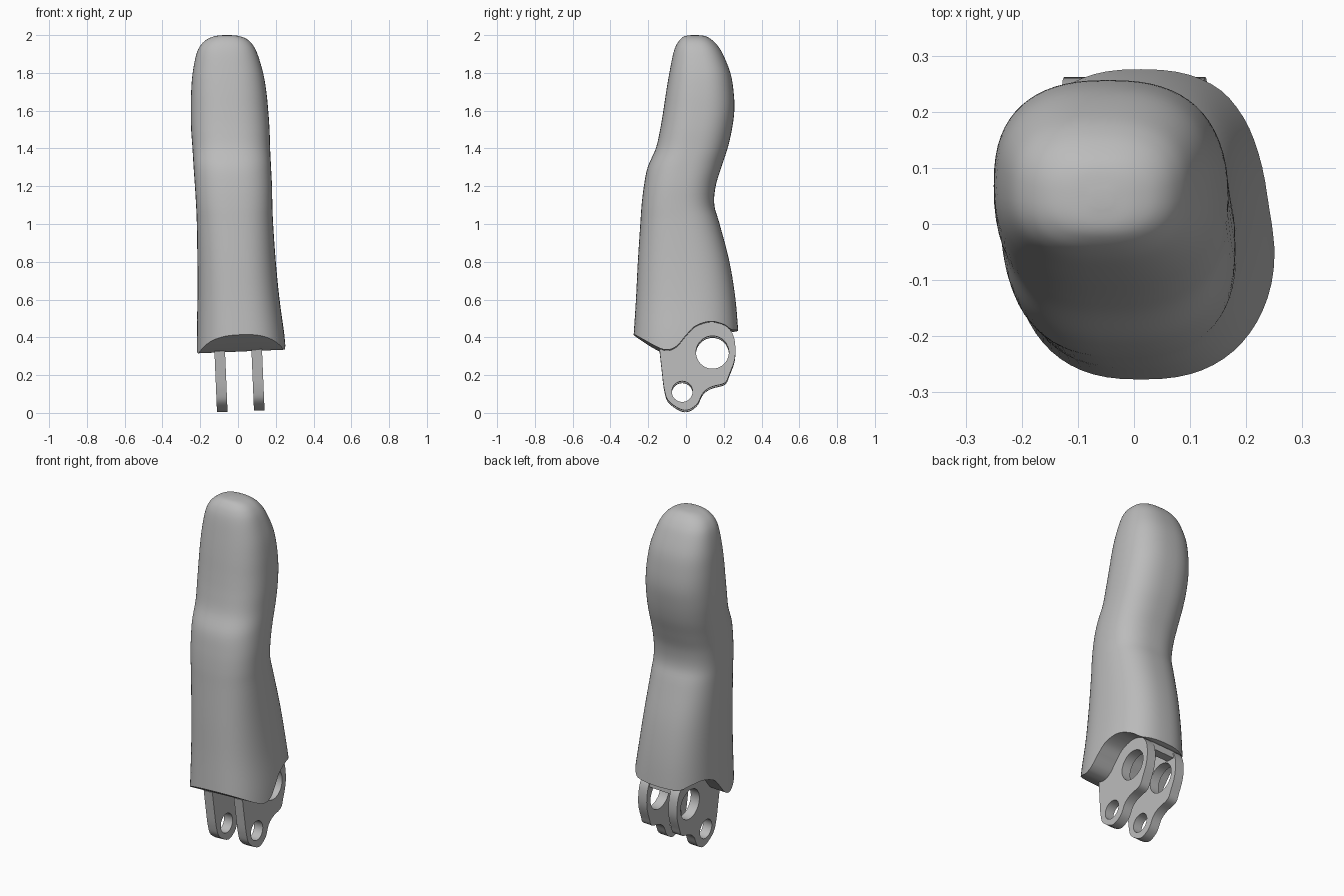
import bpy, math
from mathutils import Matrix

cube = bpy.data.objects.get("Cube")
if cube:
    bpy.data.objects.remove(cube, do_unlink=True)

grey = bpy.data.materials.new("plain_grey")
grey.use_nodes = True
tone = (0.5, 0.5, 0.5, 1)
grey.diffuse_color = tone
grey.node_tree.nodes["Principled BSDF"].inputs["Base Color"].default_value = tone


def smooth_path(points, steps, closed=False):
    """Catmull-Rom samples through points of any dimension."""
    n = len(points)
    pick = (lambda i: points[i % n]) if closed else (lambda i: points[max(0, min(n - 1, i))])
    out = []
    for i in range(n if closed else n - 1):
        quad = [pick(i + k) for k in (-1, 0, 1, 2)]
        for s in range(steps):
            t = s / steps
            out.append([b + t * ((c - a) + t * ((2*a - 5*b + 4*c - d) + t * (3*b - a - 3*c + d))) / 2
                        for a, b, c, d in zip(*quad)])
    if not closed:
        out.append(list(points[-1]))
    return out


def circle(y, z, r, n=40):
    return [(y + r * math.cos(2 * math.pi * i / n), z + r * math.sin(2 * math.pi * i / n))
            for i in range(n)]


def activate(obj):
    bpy.ops.object.select_all(action='DESELECT')
    obj.select_set(True)
    bpy.context.view_layer.objects.active = obj


def finish(obj, angle):
    activate(obj)
    bpy.ops.object.shade_smooth_by_angle(angle=math.radians(angle))


def plate(name, loops, x, half):
    """Extrude side-on (y, z) loops along x; inner loops become holes."""
    curve = bpy.data.curves.new(name, 'CURVE')
    curve.dimensions, curve.fill_mode, curve.extrude = '2D', 'BOTH', half
    for loop in loops:
        spline = curve.splines.new('POLY')
        spline.points.add(len(loop) - 1)
        for p, (y, z) in zip(spline.points, loop):
            p.co = (y, z, 0, 1)
        spline.use_cyclic_u = True
    obj = bpy.data.objects.new(name, curve)
    bpy.context.collection.objects.link(obj)
    activate(obj)
    bpy.ops.object.convert(target='MESH')
    obj = bpy.context.object
    # stand the plate up and give the mount its slight sideways lean
    lean = Matrix.Rotation(math.radians(-2.4), 4, 'Y')
    stand = Matrix(((0, 0, 1, x), (1, 0, 0, 0), (0, 1, 0, 0), (0, 0, 0, 1)))
    obj.data.transform(lean @ stand)
    obj.data.materials.clear()
    obj.data.materials.append(grey)
    return obj


# finger body: lofted sections as z, x min, x max, y min, y max
sections = [
    (.25, -.22, .26, -.287, .283), (.4, -.218, .247, -.278, .278), (.6, -.215, .22, -.265, .262),
    (.8, -.215, .2, -.255, .23), (1, -.218, .186, -.242, .178), (1.1, -.222, .182, -.235, .15),
    (1.2, -.228, .18, -.223, .157), (1.3, -.235, .175, -.203, .187), (1.4, -.241, .17, -.16, .22),
    (1.5, -.248, .167, -.137, .243), (1.6, -.25, .16, -.12, .256), (1.7, -.248, .15, -.105, .252),
    (1.8, -.24, .133, -.088, .235), (1.9, -.22, .103, -.068, .195), (1.95, -.195, .077, -.05, .163),
    (1.98, -.16, .045, -.028, .13), (1.995, -.12, .005, -.005, .1), (2, -.075, -.04, .03, .06)]
RING = 64
verts, faces = [], []
rings = smooth_path(sections, 5)
for z, x0, x1, y0, y1 in rings:
    power = 2 / 2.5
    for i in range(RING):
        a = 2 * math.pi * i / RING
        c, s = math.cos(a), math.sin(a)
        verts.append(((x0 + x1) / 2 + (x1 - x0) / 2 * math.copysign(abs(c) ** power, c),
                      (y0 + y1) / 2 + (y1 - y0) / 2 * math.copysign(abs(s) ** power, s), z))
for r in range(len(rings) - 1):
    for i in range(RING):
        j = (i + 1) % RING
        faces.append((r * RING + i, r * RING + j, (r + 1) * RING + j, (r + 1) * RING + i))
faces.append(tuple(reversed(range(RING))))
faces.append(tuple(range(len(verts) - RING, len(verts))))
mesh = bpy.data.meshes.new("finger_body")
mesh.from_pydata(verts, [], faces)
mesh.materials.append(grey)
finger = bpy.data.objects.new("finger_body", mesh)
bpy.context.collection.objects.link(finger)

# wavy cut across the finger base
wave = smooth_path([(-.4, .49), (-.28, .415), (-.16, .343), (-.1, .324), (-.05, .343), (0, .4),
                    (.05, .45), (.13, .475), (.2, .46), (.24, .435), (.28, .435), (.4, .44)], 6)
cutter = plate("base_cutter", [wave + [(.4, .1), (-.4, .1)]], 0, .5)
cutter.hide_render = True
cut = finger.modifiers.new("base_cut", 'BOOLEAN')
cut.operation, cut.solver, cut.object = 'DIFFERENCE', 'EXACT', cutter
activate(finger)
bpy.ops.object.modifier_apply(modifier=cut.name)
bpy.data.objects.remove(cutter, do_unlink=True)
finish(finger, 35)

# two hinge lugs, each with a large and a small pin hole
lug_edge = smooth_path([(-.14, .33), (-.128, .22), (-.115, .12), (-.09, .055), (-.01, .008),
                        (.055, .037), (.09, .1), (.135, .132), (.205, .153), (.23, .2), (.258, .28),
                        (.26, .36), (.243, .42), (.2, .47)], 5)
outline = lug_edge + [(.13, .49), (0, .45), (-.08, .36)]
for name, x in (("right_lug", -.083), ("left_lug", .113)):
    lug = plate(name, [outline, circle(.14, .315, .087), circle(-.02, .107, .055)], x, .028)
    finish(lug, 35)

# short bridge joining the lugs under the finger
bridge = plate("lug_bridge", [[(.19, .395), (.24, .395), (.235, .47), (.15, .49)]], .015, .08)
finish(bridge, 35)
